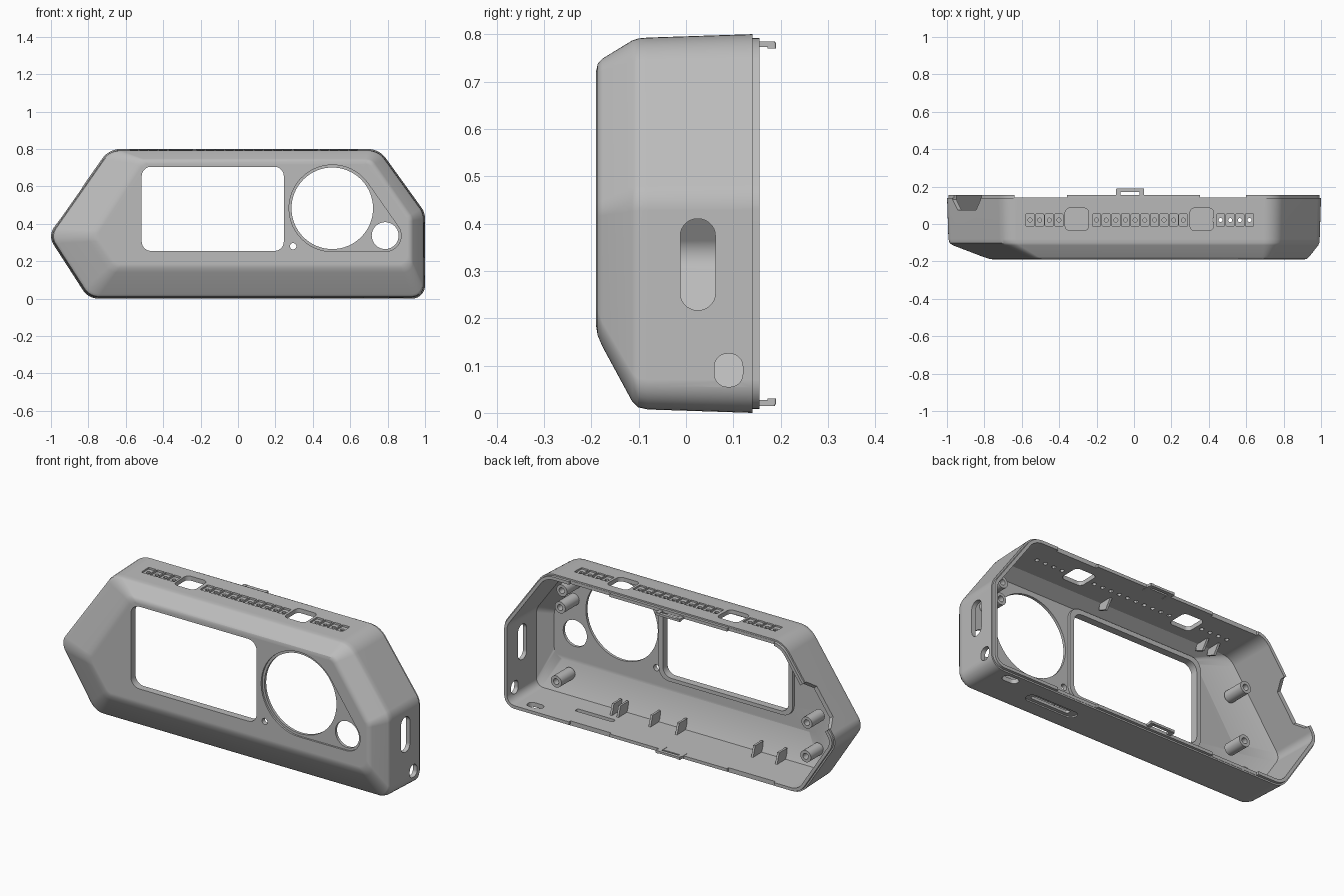
import bpy, bmesh, math
from mathutils import Vector

cube = bpy.data.objects.get("Cube")
if cube:
    bpy.data.objects.remove(cube, do_unlink=True)

grey = bpy.data.materials.new("case_grey")
grey.use_nodes = True
grey.diffuse_color = (0.5, 0.5, 0.5, 1)
grey.node_tree.nodes["Principled BSDF"].inputs["Base Color"].default_value = (0.5, 0.5, 0.5, 1)


# Helpers: outlines are 2D point lists, rings are 3D point lists
def inset(corners, d):
    pts, n = [Vector(c) for c in corners], len(corners)
    out = []
    for i, p in enumerate(pts):
        a, b = (p - pts[i - 1]).normalized(), (pts[(i + 1) % n] - p).normalized()
        na, nb = Vector((a.y, -a.x)), Vector((b.y, -b.x))   # inward for clockwise order
        out.append(p + (na + nb) * (d / (1 + na.dot(nb))))
    return out


def rounded(corners, radii, steps=7):
    pts, n = [Vector(c) for c in corners], len(corners)
    out = []
    for i, p in enumerate(pts):
        a, b = (pts[i - 1] - p).normalized(), (pts[(i + 1) % n] - p).normalized()
        half = a.angle(b) / 2
        centre = p + (a + b).normalized() * (radii[i] / math.sin(half))
        start = p + a * (radii[i] / math.tan(half)) - centre
        sweep = (math.pi - 2 * half) * (1 if a.x * b.y - a.y * b.x < 0 else -1)
        for k in range(steps + 1):
            t = sweep * k / steps
            c, s = math.cos(t), math.sin(t)
            out.append(centre + Vector((c * start.x - s * start.y, s * start.x + c * start.y)))
    return out


def rect(x0, x1, y0, y1, r):
    return rounded([(x0, y0), (x0, y1), (x1, y1), (x1, y0)], [r] * 4)


def circle(x, y, r, n=32):
    return [Vector((x + r * math.cos(2 * math.pi * k / n), y + r * math.sin(2 * math.pi * k / n)))
            for k in range(n)]


def place(pts, axis, d):
    order = {"x": lambda p: (d, p[0], p[1]), "y": lambda p: (p[0], d, p[1]), "z": lambda p: (p[0], p[1], d)}
    return [Vector(order[axis](p)) for p in pts]


def loft(name, rings, closed=False):
    bm = bmesh.new()
    loops = [[bm.verts.new(p) for p in ring] for ring in rings]
    n = len(loops[0])
    for i in range(len(loops) if closed else len(loops) - 1):
        a, b = loops[i], loops[(i + 1) % len(loops)]
        for k in range(n):
            bm.faces.new((a[k], a[(k + 1) % n], b[(k + 1) % n], b[k]))
    if not closed:
        bm.faces.new(loops[0])
        bm.faces.new(loops[-1])
    bmesh.ops.recalc_face_normals(bm, faces=bm.faces[:])
    mesh = bpy.data.meshes.new(name)
    bm.to_mesh(mesh)
    bm.free()
    mesh.materials.append(grey)
    obj = bpy.data.objects.new(name, mesh)
    bpy.context.collection.objects.link(obj)
    return obj


def prism(name, pts, axis, a, b):
    return loft(name, [place(pts, axis, a), place(pts, axis, b)])


def shade(obj, angle=30):
    bpy.ops.object.select_all(action="DESELECT")
    obj.select_set(True)
    bpy.context.view_layer.objects.active = obj
    bpy.ops.object.shade_smooth_by_angle(angle=math.radians(angle))


def mix(a, b, t):
    return [p.lerp(q, t) for p, q in zip(a, b)]


# Shell outlines, clockwise from the pointed left tip
back = [(-1.016, .335), (-.69, .8), (.755, .8), (1, .46), (1, 0), (-.8, 0)]
front = [(-.78, .335), (-.515, .74), (.71, .74), (.925, .43), (.925, .165), (-.66, .165)]
radii = [.08, .12, .12, .1, .07, .1]
T = .025


def back_ring(y, d):
    return place(rounded(inset(back, d), [max(r - d, .015) for r in radii]), "y", y)


def front_ring(y, d):
    return place(rounded(inset(front, d), [.05] * 6), "y", y)


def soft(a, b, c, t=.16):
    p, q = mix(b, a, t), mix(b, c, t)
    return [p, mix(mix(p, b, .5), mix(b, q, .5), .5), q]


F, M, B = front_ring(-.19, 0), back_ring(-.105, .008), back_ring(.14, 0)
rings = soft(front_ring(-.19, .12), F, M) + soft(F, M, B, .1)
rings += [B, back_ring(.14, .008), back_ring(.155, .008), back_ring(.155, T),
          back_ring(-.095, T + .004), front_ring(-.165, .012)]
case = loft("case_shell", rings)

cutters = []


def cut(pts, axis, a, b):
    cutters.append(prism("cutter", pts, axis, a, b))


# Front openings: screen window, dial recess, dial hole, button hole, pinhole
cut(rect(-.515, .245, .255, .705, .05), "y", -.3, -.1)
big, small = Vector((.505, .483)), Vector((.787, .337))
R, r = .232, .085
axis_angle = math.atan2(small.y - big.y, small.x - big.x)
spread = math.acos((R - r) / (small - big).length)
hull = []
for c, rad, a0, a1 in ((big, R, axis_angle + spread, axis_angle - spread + 2 * math.pi),
                       (small, r, axis_angle - spread, axis_angle + spread)):
    for k in range(33):
        a = a0 + (a1 - a0) * k / 32
        hull.append(c + Vector((math.cos(a), math.sin(a))) * rad)
cut(hull, "y", -.3, -.18)
cut(circle(.504, .483, .218, 64), "y", -.3, -.1)
cut(circle(*small, .072), "y", -.3, -.1)
cut(circle(.295, .28, .017), "y", -.3, -.1)

# Top: two button openings and rows of vent cells with small holes
for x in (-.305, .363):
    cut(rect(x - .063, x + .063, -.035, .085, .025), "z", .7, .9)
for first, count in ((-.556, 4), (-.2, 10), (.463, 4)):
    for k in range(count):
        x = first + k * .0515
        cut(rect(x - .022, x + .022, -.011, .053, .004), "z", .787, .9)
        cut(circle(x, .021, .011, 12), "z", .7, .9)

# Right end: tall slot and cable port
cut(rect(-.012, .062, .217, .41, .036), "x", .9, 1.1)
cut(rect(.06, .12, .055, .125, .027), "x", .9, 1.1)

# Underside: strip recess, slit and cord hole
cut(rect(.38, .68, -.01, .055, .03), "z", -.1, .012)
cut(rect(.42, .65, .008, .034, .01), "z", -.1, .06)
cut(rect(.8, .89, .07, .12, .024), "z", -.1, .06)

# Notch in the back edge of the sloping left wall
u, nrm, c = Vector((.573, .82)), Vector((-.82, .573)), Vector((-.895, .507))


def notch(h):
    return [c + u * s * h + nrm * w * .07 for s, w in ((-1, -1), (-1, 1), (1, 1), (1, -1))]


cutters.append(loft("cutter", [place(notch(.085), "y", .075), place(notch(.13), "y", .13),
                               place(notch(.13), "y", .2)]))

# Gaps in the back lip along top and bottom
for x0, x1 in ((-.64, -.357), (.353, .6)):
    for z0, z1 in ((-.05, .05), (.75, .85)):
        cut(rect(x0, x1, z0, z1, .002), "y", .1415, .2)

for cutter in cutters:
    cutter.hide_render = True
    mod = case.modifiers.new("cut", "BOOLEAN")
    mod.operation, mod.solver, mod.object = "DIFFERENCE", "EXACT", cutter
bpy.context.view_layer.update()
mesh = bpy.data.meshes.new_from_object(case.evaluated_get(bpy.context.evaluated_depsgraph_get()))
case.modifiers.clear()
case.data = mesh
for cutter in cutters:
    bpy.data.objects.remove(cutter, do_unlink=True)
shade(case)
case.modifiers.new("even_shading", "WEIGHTED_NORMAL").keep_sharp = True

# Raised frame around the window on the inside
outer, inner = rect(-.54, .27, .235, .73, .06), rect(-.515, .245, .255, .705, .05)
shade(loft("window_frame", [place(outer, "y", -.168), place(outer, "y", -.15),
                            place(inner, "y", -.15), place(inner, "y", -.168)], closed=True))

# Hollow screw posts
for x, z, y0, y1 in ((.78, .62, -.16, -.04), (.79, .525, -.16, -.04), (.8, .125, -.14, -.02),
                     (-.7, .58, -.13, -.01), (-.71, .3, -.14, -.03), (-.71, .12, -.13, -.02)):
    wide, bore = circle(x, z, .032, 24), circle(x, z, .016, 24)
    shade(loft("screw_post", [place(wide, "y", y0), place(wide, "y", y1),
                              place(bore, "y", y1), place(bore, "y", y0)], closed=True))

# Gusset ribs on the floor and under the roof
for x in (.47, .43, .236, .075, -.385, -.53):
    prism("floor_rib", [(-.1, .02), (-.02, .02), (-.04, .085), (-.11, .085)], "x", x - .006, x + .006)
for x in (.12, -.48, -.55):
    prism("roof_rib", [(-.1, .78), (-.02, .78), (-.06, .72), (-.11, .74)], "x", x - .006, x + .006)

# Looped snap clips at the back, top and bottom
for z, tip in ((.779, -.006), (.021, .006)):
    for x0, x1, y0, y1, drop in ((-.095, -.072, .12, .188, 0), (.03, .053, .12, .188, 0),
                                 (-.095, .053, .172, .19, tip)):
        prism("snap_clip", rect(x0, x1, y0, y1, .004), "z", z - .006 + drop * .5, z + .006 + drop * .5)
